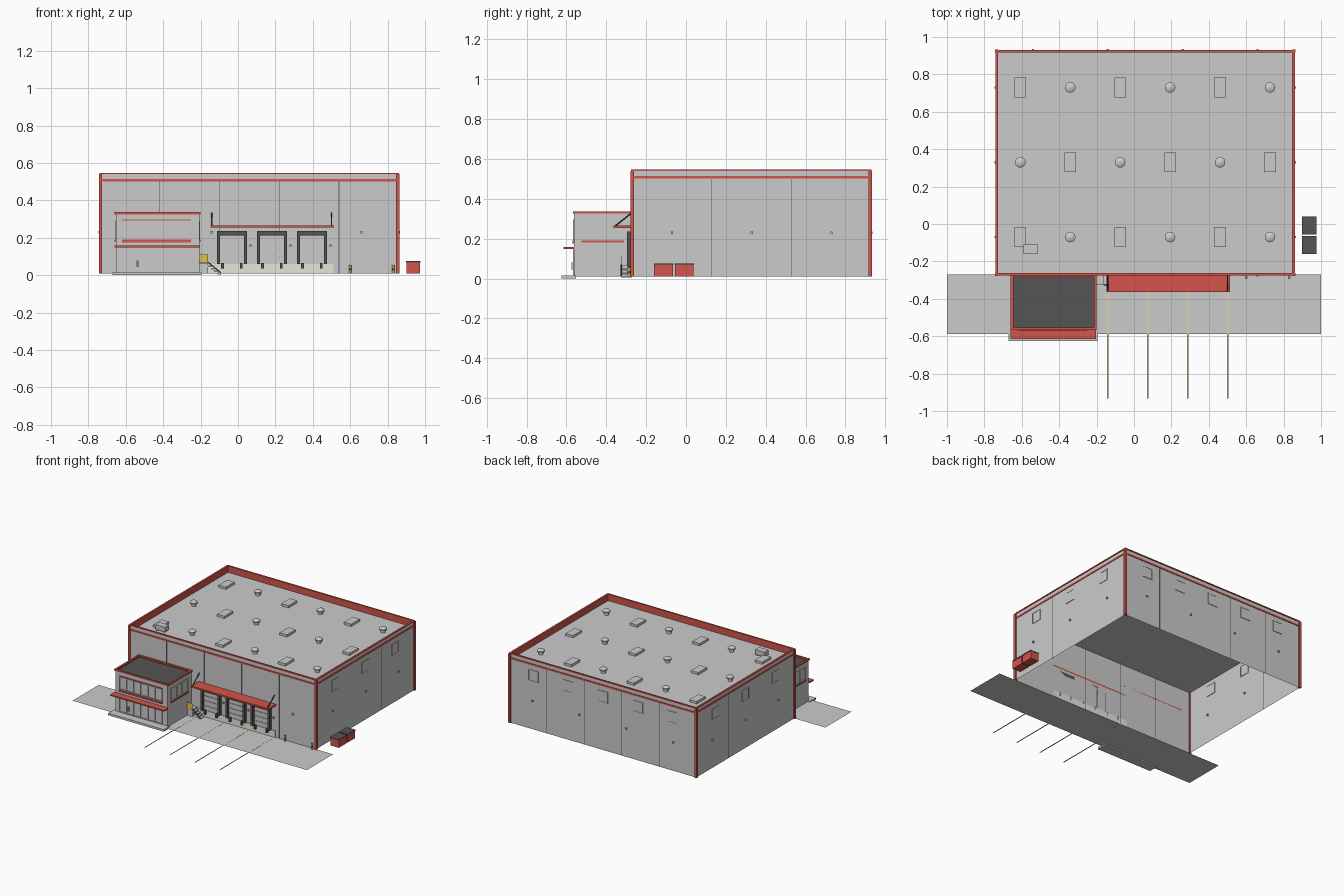
import bpy, bmesh, math
from mathutils import Vector, Matrix

if "Cube" in bpy.data.objects:
    bpy.data.objects.remove(bpy.data.objects["Cube"])

def mat(name, c):
    m = bpy.data.materials.new(name)
    m.diffuse_color = (*c, 1)
    m.use_nodes = True
    m.node_tree.nodes["Principled BSDF"].inputs["Base Color"].default_value = m.diffuse_color
    return m

RED = mat("red_paint", (0.65, 0.09, 0.07))
DARK = mat("dark_rubber", (0.09, 0.09, 0.09))
YEL = mat("yellow_paint", (0.75, 0.55, 0.06))
LINE = mat("line_paint", (0.75, 0.68, 0.35))
CREAM = mat("dock_concrete", (0.8, 0.79, 0.72))

def finish(name, bm, m=None):
    me = bpy.data.meshes.new(name)
    bm.to_mesh(me)
    bm.free()
    ob = bpy.data.objects.new(name, me)
    bpy.context.collection.objects.link(ob)
    if m:
        me.materials.append(m)
    return ob

def add_box(bm, b):
    x0, x1, y0, y1, z0, z1 = b
    mx = Matrix.Translation(((x0+x1)/2, (y0+y1)/2, (z0+z1)/2)) @ Matrix.Diagonal((x1-x0, y1-y0, z1-z0, 1))
    bmesh.ops.create_cube(bm, size=1, matrix=mx)

def boxes(name, items, m=None):
    bm = bmesh.new()
    for b in items:
        add_box(bm, b)
    return finish(name, bm, m)

def plane(name, x0, x1, y0, y1, z, m=None):
    bm = bmesh.new()
    bm.faces.new([bm.verts.new(p) for p in ((x0, y0, z), (x1, y0, z), (x1, y1, z), (x0, y1, z))])
    return finish(name, bm, m)

def shell(name, x0, x1, y0, y1, z0, z1, m=None, sides=(0, 1, 2, 3)):
    # open single-skin walls: front, right, back, left
    bm = bmesh.new()
    c = [(x0, y0), (x1, y0), (x1, y1), (x0, y1)]
    lo = [bm.verts.new((*p, z0)) for p in c]
    hi = [bm.verts.new((*p, z1)) for p in c]
    for i in sides:
        j = (i + 1) % 4
        bm.faces.new((lo[i], lo[j], hi[j], hi[i]))
    return finish(name, bm, m)

def ring(x0, x1, y0, y1, z0, z1, w):
    return [(x0, x1, y0, y0+w, z0, z1), (x0, x1, y1-w, y1, z0, z1),
            (x0, x0+w, y0+w, y1-w, z0, z1), (x1-w, x1, y0+w, y1-w, z0, z1)]

def rod(name, a, b, r, m=None, n=10):
    a, b = Vector(a), Vector(b)
    d = b - a
    bm = bmesh.new()
    mx = Matrix.Translation((a+b)/2) @ d.to_track_quat('Z', 'Y').to_matrix().to_4x4()
    bmesh.ops.create_cone(bm, cap_ends=True, segments=n, radius1=r, radius2=r, depth=d.length, matrix=mx)
    return finish(name, bm, m)

def lathe(name, prof, loc, n=20):
    bm = bmesh.new()
    vs = [bm.verts.new((r, 0, z)) for r, z in prof]
    es = [bm.edges.new(p) for p in zip(vs, vs[1:])]
    bmesh.ops.spin(bm, geom=vs + es, cent=(0, 0, 0), axis=(0, 0, 1), angle=2*math.pi, steps=n)
    bmesh.ops.remove_doubles(bm, verts=bm.verts, dist=1e-5)
    bmesh.ops.recalc_face_normals(bm, faces=bm.faces)
    ob = finish(name, bm)
    ob.location = loc
    bpy.context.view_layer.objects.active = ob
    ob.select_set(True)
    bpy.ops.object.shade_smooth_by_angle(angle=math.radians(35))
    ob.select_set(False)

X0, X1, Y0, Y1, G, TOP, ROOF = -0.735, 0.855, -0.27, 0.925, 0.01, 0.54, 0.497

# Warehouse walls, roof and parapet
shell("warehouse_walls", X0, X1, Y0, Y1, G, TOP)
plane("warehouse_roof", X0, X1, Y0, Y1, ROOF)
shell("parapet_lining", X0+.007, X1-.007, Y0+.007, Y1-.007, ROOF, TOP, RED)
boxes("parapet_cap", ring(X0-.005, X1+.005, Y0-.005, Y1+.005, TOP, TOP+.008, .014), RED)
boxes("wall_stripe", ring(X0-.004, X1+.004, Y0-.004, Y1+.004, .502, .514, .004), RED)
boxes("corner_trim", [(x-.009, x+.009, y-.009, y+.009, G, TOP) for x in (X0, X1) for y in (Y0, Y1)], RED)

# Panel joints, windows and wall lamps
J = .001
joints = [(x-.0015, x+.0015, y-J, y+J, G, .5) for x in (-.42, -.10, .22, .54) for y in (Y0, Y1)]
joints += [(x-J, x+J, y-.0015, y+.0015, G, .5) for y in (.13, .53) for x in (X0, X1)]
boxes("panel_joints", joints, DARK)
glass, frames = [], []
for x in [.06 + .297*k for k in range(-2, 3)]:
    glass.append((x-.038, x+.038, Y1-.001, Y1+.002, .384, .461))
    for a, b, c, d in ring(x-.042, x+.042, .38, .465, 0, 0, .004), :
        pass
    frames += [(r[0], r[1], Y1-.001, Y1+.004, r[2], r[3]) for r in ring(x-.042, x+.042, .38, .465, 0, 0, .004)]
for y in (-.04, .327, .69):
    for x in (X0, X1):
        glass.append((x-.002, x+.002, y-.038, y+.038, .384, .461))
        frames += [(x-.004, x+.004, r[0], r[1], r[2], r[3]) for r in ring(y-.042, y+.042, .38, .465, 0, 0, .004)]
boxes("high_windows", glass)
boxes("high_window_frames", frames)
lamps = [(x-.006, x+.006, Y1, Y1+.01, .224, .236) for x in (-.54, -.14, .26, .66)]
lamps += [(x-.006, x+.006, Y0-.01, Y0, .224, .236) for x in (-.14, .66)]
lamps += [(x-.01, x+.01, y-.006, y+.006, .224, .236) for y in (-.07, .33, .73) for x in (X0, X1)]
boxes("wall_lamps", lamps)

# Roof skylights, vents and air unit
sky = []
for j, y in enumerate((-.07, .33, .73)):
    for i in range(6):
        x = -.608 + .267*i
        if (i + j) % 2 == 0:
            sky.append((x-.031, x+.031, y-.053, y+.053, ROOF, ROOF+.018))
        else:
            lathe("roof_vent", [(.017, 0), (.017, .022), (.028, .022), (.028, .031), (.018, .038), (0, .041)], (x, y, ROOF))
boxes("skylights", sky)
boxes("air_unit", [(-.593, -.513, -.158, -.11, ROOF+.008, ROOF+.045),
                   (-.585, -.578, -.155, -.113, ROOF, ROOF+.008), (-.528, -.521, -.155, -.113, ROOF, ROOF+.008)])

# Office block
OX0, OX1, OY, OT = -.653, -.207, -.562, .33
shell("office_walls", OX0, OX1, OY, Y0, G, OT, None, (0, 1, 3))
plane("office_roof", OX0, OX1, OY, Y0, .318, DARK)
boxes("office_roof_cap", ring(OX0-.006, OX1+.006, OY-.006, Y0, OT-.004, OT+.007, .014), RED)
boxes("office_canopy", [(-.66, -.202, -.615, OY, .149, .158)], RED)
boxes("office_step", [(-.67, -.195, -.625, OY+.01, 0, .016)])
sills = [(-.62, -.25, OY-.008, OY, .176, .19), (-.62, -.25, OY-.005, OY, .292, .297)]
sills += [(x-.007, x+.007, -.525, -.312, .18, .19) for x in (OX0, OX1)]
boxes("office_red_bands", sills, RED)
mull = []
for z0, z1 in ((.018, .145), (.192, .29)):
    mull += [(x-.003, x+.003, OY-.006, OY, z0, z1) for x in [-.617 + .0607*k for k in range(7)]]
    mull += [(-.62, -.25, OY-.006, OY, z, z+.005) for z in (z0, z1-.005)]
for x in (OX0, OX1):
    mull += [(x-.005, x+.005, y-.003, y+.003, .192, .29) for y in (-.52, -.452, -.384, -.315)]
    mull += [(x-.005, x+.005, -.523, -.312, z, z+.005) for z in (.192, .285)]
boxes("office_mullions", mull)
boxes("entrance_handles", [(x-.002, x+.002, OY-.012, OY-.004, .045, .08) for x in (-.54, -.53)])

# Dock base, doors, seals, bumpers
boxes("dock_base", [(-.16, .51, Y0-.006, Y0, G, .06)], CREAM)
seals, bump, doors, lights = [], [], [], []
for x in (-.033, .181, .395):
    seals += [(x-.08, x+.08, Y0-.025, Y0, .212, .236)]
    seals += [(x+s*.072-.008, x+s*.072+.008, Y0-.025, Y0, .06, .212) for s in (-1, 1)]
    bump += [(x+s*.05-.007, x+s*.05+.007, Y0-.022, Y0, .035, .066) for s in (-1, 1)]
    doors += [(x-.064, x+.064, Y0-.004, Y0, z, z+.034) for z in (.061, .099, .137, .175)]
    lights += [(x+.095, x+.105, Y0-.01, Y0, .152, .166)]
boxes("dock_seals", seals, DARK)
boxes("dock_bumpers", bump, DARK)
boxes("dock_door_panels", doors)
boxes("dock_signals", lights)

# Dock canopy with tie rods
boxes("dock_canopy", [(-.148, .513, -.363, Y0, .254, .266)], RED)
for x in (-.14, .5):
    rod("canopy_tie", (x, -.355, .264), (x, Y0, .332), .004, DARK)

# Side stairs with landing and yellow railing
st = [(-.205, -.16, -.325, Y0, G, .066)]
st += [(-.16+.017*i, -.143+.017*i, -.325, Y0, .052-.013*i-.008, .053-.013*i) for i in range(4)]
boxes("dock_stairs", st)
boxes("stair_railing", [(-.205, -.16, -.327, -.323, .068, .112)], YEL)
rod("stair_handrail", (-.16, -.325, .07), (-.092, -.325, .014), .003, DARK)

# Bollards, apron and bay lines
for x in (.6, .83):
    rod("bollard", (x, -.286, G), (x, -.286, .056), .007, YEL, 12)
    rod("bollard_band", (x, -.286, .026), (x, -.286, .038), .0075, DARK, 12)
plane("apron", -1, 1, -.588, Y0, G)
boxes("bay_lines", [(x-.004, x+.004, -.933, -.29, G, G+.001) for x in (-.141, .073, .287, .5)], LINE)

# Waste bins
bins = [(-.16, -.066), (-.056, .038)]
boxes("waste_bins", [(.902, .972, a, b, G, .068) for a, b in bins], RED)
boxes("waste_bin_lids", [(.899, .975, a-.001, b+.001, .068, .075) for a, b in bins], DARK)
